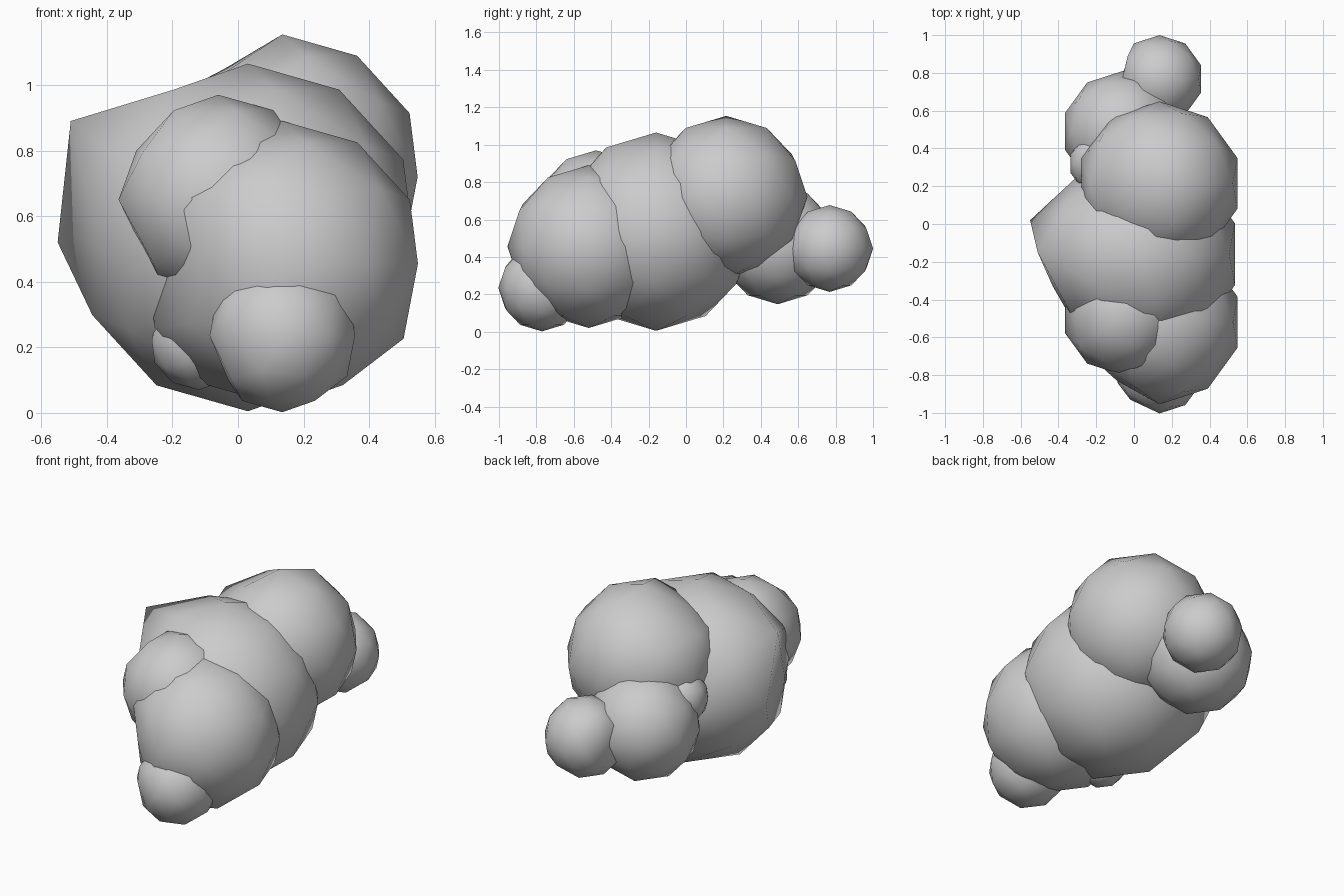
import bpy
from mathutils import Vector


def puff(name, center, radius, moves=()):
    """Low-poly, smooth-shaded ball; moves drag the vertex nearest a point to a new point."""
    bpy.ops.mesh.primitive_ico_sphere_add(subdivisions=2, radius=radius, location=center)
    ob = bpy.context.object
    ob.name = name
    c = Vector(center)
    for old, new in moves:
        v = min(ob.data.vertices, key=lambda v: (v.co + c - Vector(old)).length)
        v.co = Vector(new) - c
    bpy.ops.object.shade_smooth()
    return ob


# Main body, with its left side pulled out into a flatter corner
puff("middle_puff", (0.03, -0.16, 0.535), 0.53, [
    ((-0.47, 0.00, 0.535), (-0.55, 0.02, 0.52)),
    ((-0.42, -0.16, 0.81), (-0.51, -0.15, 0.89)),
    ((-0.47, -0.32, 0.535), (-0.43, -0.33, 0.53)),
    ((-0.335, 0.105, 0.256), (-0.38, 0.12, 0.27)),
])

# Large puffs in front and behind, pressed in on the left
puff("front_puff", (0.135, -0.52, 0.455), 0.435, [
    ((-0.28, -0.65, 0.455), (-0.20, -0.62, 0.45)),
    ((-0.12, -0.87, 0.455), (-0.09, -0.83, 0.455)),
    ((-0.18, -0.75, 0.26), (-0.15, -0.72, 0.27)),
])
puff("back_puff", (0.135, 0.215, 0.72), 0.434, [
    ((-0.05, 0.09, 1.086), (-0.03, 0.10, 1.045)),
    ((-0.05, 0.35, 1.086), (-0.04, 0.34, 1.05)),
])

# Medium puffs on the left
puff("front_left_puff", (-0.06, -0.48, 0.65), 0.32, [
    ((-0.35, -0.48, 0.507), (-0.28, -0.48, 0.48)),
    ((-0.29, -0.65, 0.507), (-0.26, -0.64, 0.46)),
    ((-0.33, -0.48, 0.82), (-0.31, -0.48, 0.80)),
])
puff("back_left_puff", (-0.06, 0.49, 0.467), 0.32)

# Small end puffs, slightly flattened on the left
puff("front_end_puff", (0.135, -0.77, 0.235), 0.233, [
    ((-0.07, -0.77, 0.132), (-0.03, -0.77, 0.10)),
    ((-0.03, -0.89, 0.115), (-0.02, -0.88, 0.10)),
    ((-0.005, -0.956, 0.235), (-0.02, -0.93, 0.26)),
])
puff("back_end_puff", (0.135, 0.768, 0.445), 0.232, [
    ((-0.09, 0.84, 0.445), (-0.05, 0.82, 0.445)),
    ((-0.09, 0.70, 0.445), (-0.05, 0.70, 0.445)),
])

# Tiny puffs filling the creases
puff("front_crease_puff", (-0.12, -0.43, 0.22), 0.15)
puff("back_crease_puff", (-0.19, 0.32, 0.60), 0.155)
